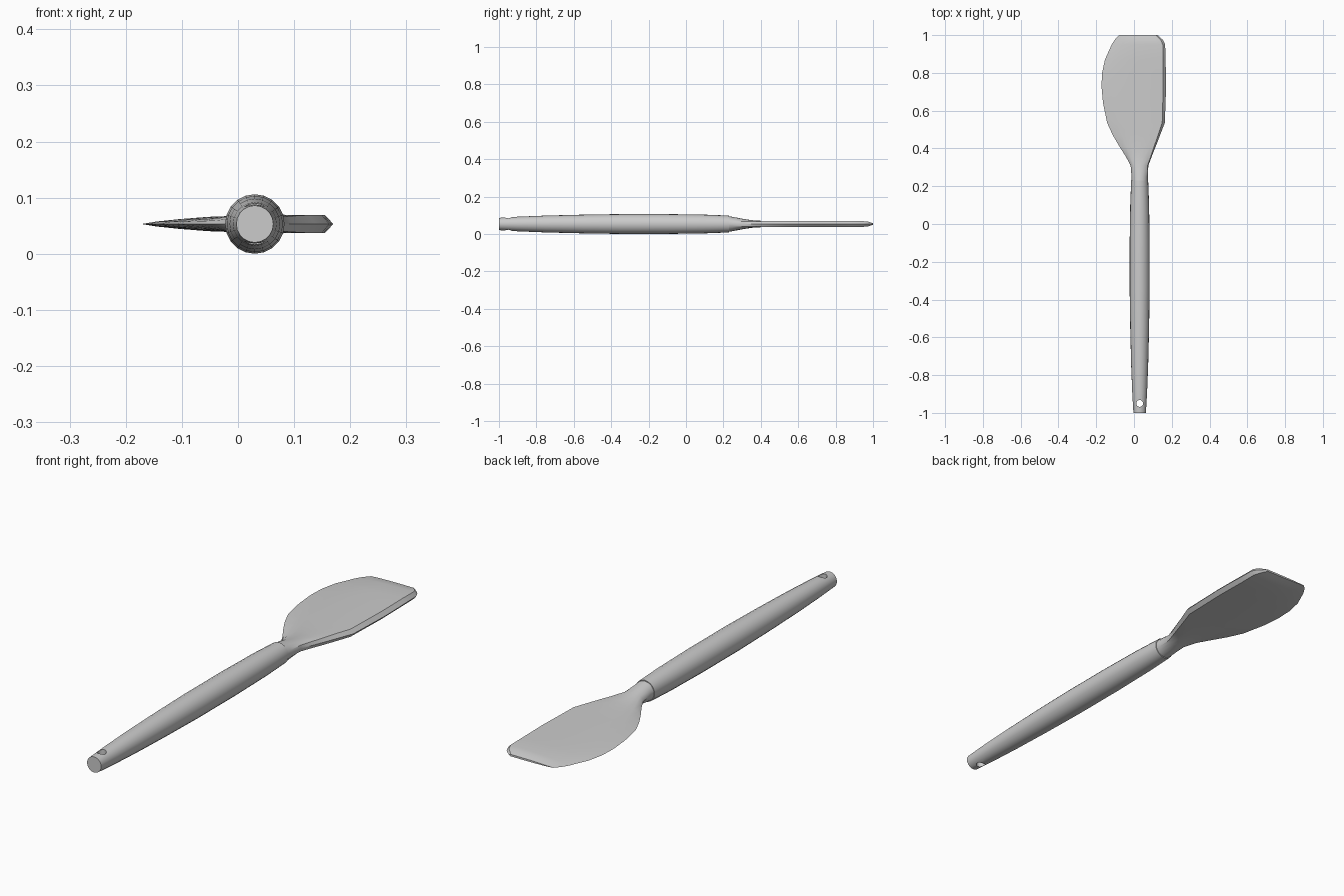
import bpy, bmesh, math

cube = bpy.data.objects.get("Cube")
if cube:
    bpy.data.objects.remove(cube)

AXIS_X, AXIS_Z = 0.03, 0.053

grey = bpy.data.materials.new("plain_grey")
grey.use_nodes = True
COLOUR = (0.6, 0.6, 0.6, 1)
grey.diffuse_color = COLOUR
grey.node_tree.nodes["Principled BSDF"].inputs["Base Color"].default_value = COLOUR


def loft(name, rings):
    """Skin closed rings of points and cap both ends."""
    bm = bmesh.new()
    loops = [[bm.verts.new(p) for p in ring] for ring in rings]
    count = len(loops[0])
    for a, b in zip(loops, loops[1:]):
        for i in range(count):
            j = (i + 1) % count
            bm.faces.new((a[i], a[j], b[j], b[i]))
    bm.faces.new(loops[0])
    bm.faces.new(loops[-1])
    bmesh.ops.recalc_face_normals(bm, faces=bm.faces)
    mesh = bpy.data.meshes.new(name)
    bm.to_mesh(mesh)
    bm.free()
    mesh.materials.append(grey)
    obj = bpy.data.objects.new(name, mesh)
    bpy.context.collection.objects.link(obj)
    return obj


def activate(obj):
    bpy.ops.object.select_all(action='DESELECT')
    obj.select_set(True)
    bpy.context.view_layer.objects.active = obj


def circle(y, radius, sides=20):
    return [(AXIS_X + radius * math.cos(math.tau * i / sides), y,
             AXIS_Z + radius * math.sin(math.tau * i / sides)) for i in range(sides)]


# Handle: tapered round bar (y, radius)
handle_profile = [(-1, 0.033), (-0.9, 0.039), (-0.75, 0.045), (-0.55, 0.05),
                  (-0.35, 0.053), (-0.1, 0.053), (0.1, 0.05), (0.23, 0.045)]
handle = loft("handle", [circle(y, r) for y, r in handle_profile])

# Hanging hole through the handle end
bpy.ops.mesh.primitive_cylinder_add(vertices=20, radius=0.018, depth=0.3,
                                    location=(AXIS_X, -0.95, AXIS_Z))
cutter = bpy.context.object
cutter.name = "hole_cutter"
cutter.hide_render = True
cutter.data.materials.append(grey)
cut = handle.modifiers.new("hanging_hole", 'BOOLEAN')
cut.operation = 'DIFFERENCE'
cut.solver = 'EXACT'
cut.object = cutter
activate(handle)
bpy.ops.object.modifier_apply(modifier=cut.name)
bpy.data.objects.remove(cutter)

# Blade cross-section: thin edge on the right, thick bevelled edge on the left
blade_shape = [(0, 0), (0.08, 0.28), (0.2, 0.55), (0.35, 0.8), (0.5, 0.92),
               (0.7, 1), (0.85, 1), (0.955, 1), (1, 0)]


def section(y, x0, x1, half, flat):
    """Blend from an ellipse (flat=0) to the blade section (flat=1)."""
    top = []
    last = len(blade_shape) - 1
    for i, (u, h) in enumerate(blade_shape):
        angle = math.pi * i / last
        u = flat * u + (1 - flat) * (0.5 - 0.5 * math.cos(angle))
        h = flat * h + (1 - flat) * math.sin(angle)
        top.append((x0 + u * (x1 - x0), half * h))
    upper = [(x, y, AXIS_Z + h) for x, h in top]
    lower = [(x, y, AXIS_Z - h) for x, h in top[-2:0:-1]]
    return upper + lower


# Neck and blade stations: y, thin edge, thick edge, half thickness, flatness
stations = [
    (0.22, -0.013, 0.073, 0.043, 0), (0.25, -0.013, 0.073, 0.038, 0),
    (0.31, -0.018, 0.076, 0.027, 0.15), (0.36, -0.045, 0.095, 0.02, 0.5),
    (0.41, -0.077, 0.115, 0.017, 0.8), (0.47, -0.112, 0.138, 0.016, 1),
    (0.535, -0.142, 0.163, 0.016, 1), (0.64, -0.164, 0.167, 0.016, 1),
    (0.73, -0.172, 0.17, 0.016, 1), (0.8, -0.169, 0.169, 0.016, 1),
    (0.87, -0.154, 0.167, 0.016, 1), (0.95, -0.118, 0.165, 0.015, 1),
    (0.975, -0.102, 0.153, 0.012, 1), (1, -0.08, 0.125, 0.004, 1)]
blade = loft("blade", [section(*s) for s in stations])

for obj in (handle, blade):
    activate(obj)
    bpy.ops.object.shade_smooth_by_angle(angle=math.radians(30))
